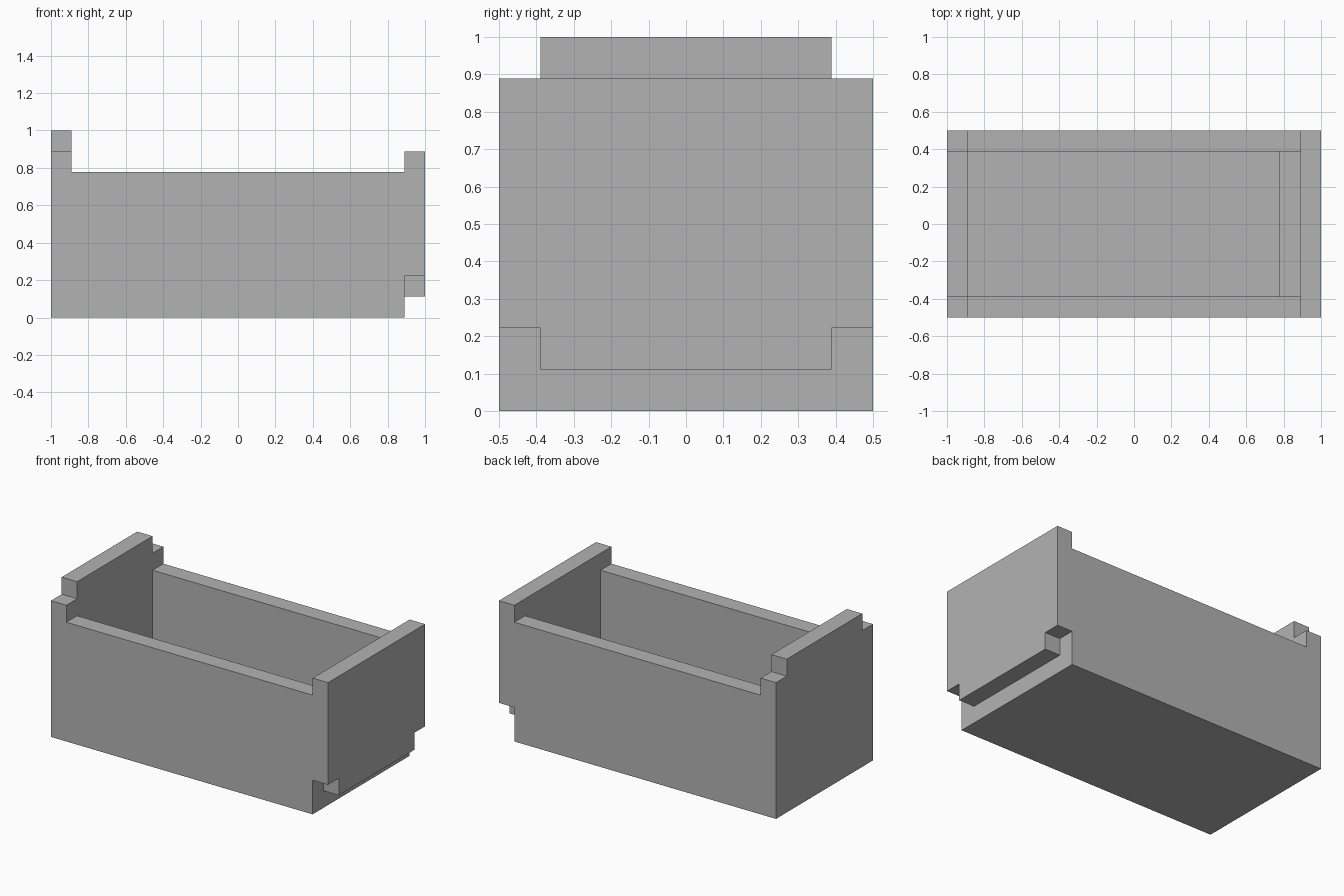
import bpy

# Remove the default cube
cube = bpy.data.objects.get("Cube")
if cube:
    bpy.data.objects.remove(cube, do_unlink=True)

U = 1 / 9          # panel thickness
LONG, HALF, TALL = 9, 4.5, 9
INNER = HALF - 1   # inside half width
OUT = 12           # cutters run past the body

grey = bpy.data.materials.new("plain grey")
grey.use_nodes = True
colour = (0.45, 0.45, 0.45, 1)
grey.diffuse_color = colour
grey.node_tree.nodes["Principled BSDF"].inputs["Base Color"].default_value = colour


def box(name, xs, ys, zs):
    """Box spanning the given ranges, in panel thicknesses."""
    spans = (xs, ys, zs)
    bpy.ops.mesh.primitive_cube_add(size=1)
    ob = bpy.context.object
    ob.name = name
    ob.location = [(a + b) / 2 * U for a, b in spans]
    ob.scale = [(b - a) * U for a, b in spans]
    bpy.ops.object.transform_apply(location=True, rotation=False, scale=True)
    ob.data.materials.append(grey)
    return ob


tray = box("open_box", (-LONG, LONG), (-HALF, HALF), (0, TALL))
wide, inside = (-OUT, OUT), (-INNER, INNER)

cutters = [
    # Space above the long walls and the lower end wall
    box("long_wall_cut", (1 - LONG, LONG - 1), wide, (TALL - 2, OUT)),
    box("end_top_cut", (LONG - 2, OUT), wide, (TALL - 1, OUT)),
    # Hollow with a ledge at the stepped end
    box("hollow", (1 - LONG, LONG - 1), inside, (2, OUT)),
    box("lower_hollow", (1 - LONG, LONG - 2), inside, (1, 3)),
    # Recess under the stepped end
    box("end_bottom_cut", (LONG - 1, OUT), wide, (-1, 1)),
]
# Corner notches: top of the tall end, bottom of the stepped end
for ys in ((-OUT, -INNER), (INNER, OUT)):
    cutters.append(box("top_notch", (-OUT, 2 - LONG), ys, (TALL - 1, OUT)))
    cutters.append(box("bottom_notch", (LONG - 1, OUT), ys, (-1, 2)))

bpy.ops.object.select_all(action="DESELECT")
bpy.context.view_layer.objects.active = tray
tray.select_set(True)
for cutter in cutters:
    cutter.hide_render = True
    mod = tray.modifiers.new(cutter.name, "BOOLEAN")
    mod.operation = "DIFFERENCE"
    mod.solver = "EXACT"
    mod.object = cutter
    bpy.ops.object.modifier_apply(modifier=mod.name)
    bpy.data.objects.remove(cutter, do_unlink=True)

bpy.ops.object.shade_flat()
